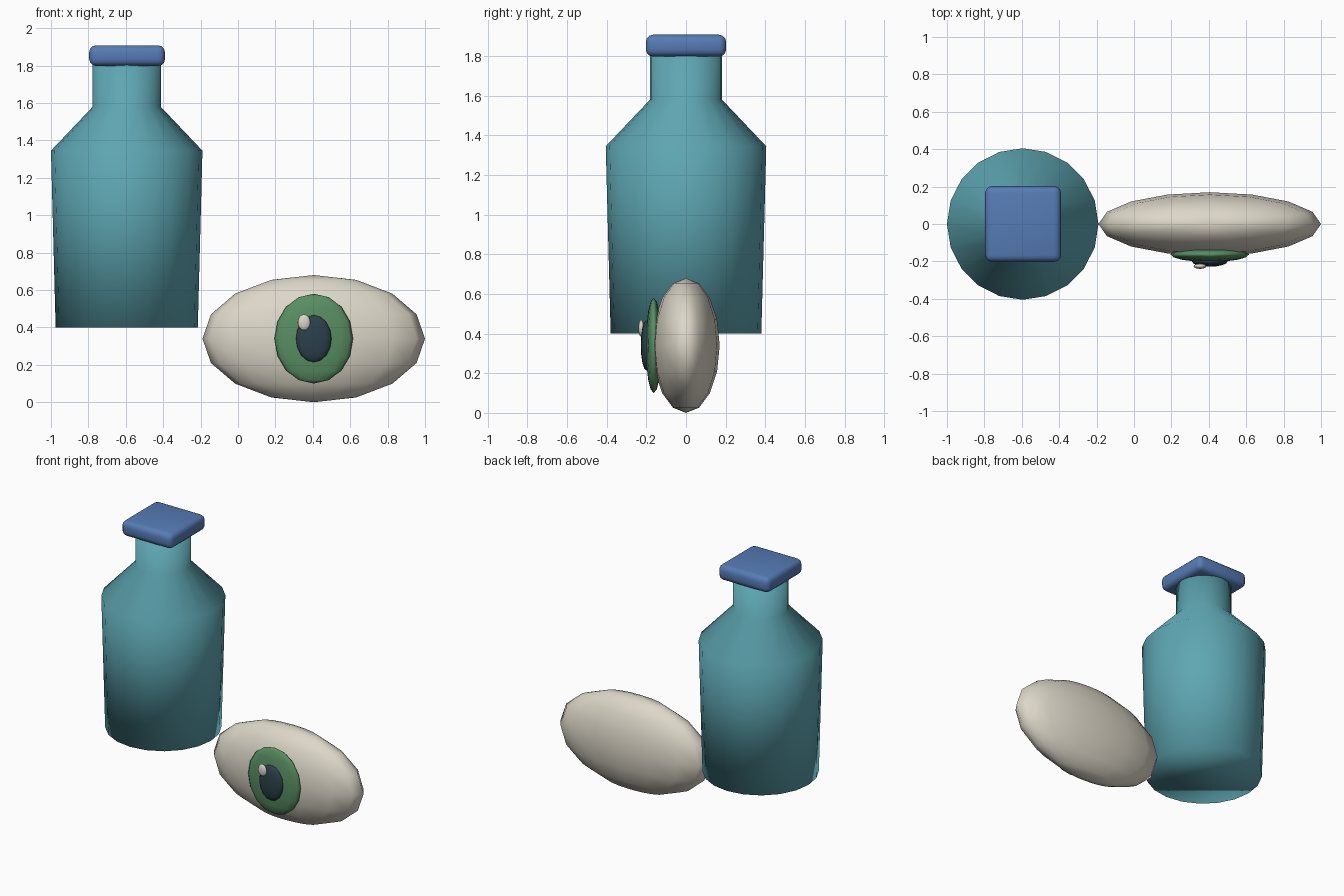
import bpy, bmesh, math
from mathutils import Matrix

if "Cube" in bpy.data.objects:
    bpy.data.objects.remove(bpy.data.objects["Cube"])


def material(name, rgb):
    m = bpy.data.materials.new(name)
    m.diffuse_color = (*rgb, 1)
    m.use_nodes = True
    m.node_tree.nodes["Principled BSDF"].inputs["Base Color"].default_value = m.diffuse_color
    return m


TEAL = material("teal glass", (0.112, 0.385, 0.450))
BLUE = material("blue stopper", (0.093, 0.200, 0.465))
CREAM = material("cream white", (0.720, 0.680, 0.580))
GREEN = material("iris green", (0.098, 0.270, 0.122))
DARK = material("pupil dark", (0.025, 0.051, 0.072))


def finish(bm, name, mat, location):
    bmesh.ops.recalc_face_normals(bm, faces=bm.faces[:])
    for f in bm.faces:
        f.smooth = True
    me = bpy.data.meshes.new(name)
    bm.to_mesh(me)
    bm.free()
    me.materials.append(mat)
    ob = bpy.data.objects.new(name, me)
    ob.location = location
    bpy.context.collection.objects.link(ob)
    return ob


def lathe(name, profile, sides, mat, location):
    """Closed solid of revolution from (radius, height) points."""
    bm = bmesh.new()
    rings = []
    for r, z in profile:
        rings.append([bm.verts.new((r * math.cos(2 * math.pi * i / sides),
                                    r * math.sin(2 * math.pi * i / sides), z))
                      for i in range(sides)])
    for a, b in zip(rings, rings[1:]):
        for i in range(sides):
            j = (i + 1) % sides
            bm.faces.new((a[i], a[j], b[j], b[i]))
    bm.faces.new(rings[0])
    bm.faces.new(rings[-1])
    return finish(bm, name, mat, location)


def ellipsoid(name, center, half, mat):
    bm = bmesh.new()
    bmesh.ops.create_uvsphere(bm, u_segments=16, v_segments=8, radius=1,
                              matrix=Matrix.Diagonal((*half, 1)))
    return finish(bm, name, mat, center)


# Bottle: tapered body, sloping shoulder and straight neck
lathe("bottle", [(0.38, 0.40), (0.405, 1.345), (0.182, 1.58), (0.182, 1.81)],
      20, TEAL, (-0.595, 0, 0))

# Square stopper with rounded edges
bm = bmesh.new()
bmesh.ops.create_cube(bm, size=1, matrix=Matrix.Diagonal((0.405, 0.405, 0.11, 1)))
stopper = finish(bm, "stopper", BLUE, (-0.593, 0, 1.853))
bevel = stopper.modifiers.new("rounding", "BEVEL")
bevel.width = 0.036
bevel.segments = 3

# Eye: layered flattened ellipsoids, front towards -y
ellipsoid("eyeball", (0.405, 0, 0.34), (0.595, 0.17, 0.34), CREAM)
ellipsoid("iris", (0.405, -0.163, 0.34), (0.21, 0.04, 0.24), GREEN)
ellipsoid("pupil", (0.405, -0.20, 0.34), (0.095, 0.028, 0.126), DARK)
ellipsoid("eye_highlight", (0.353, -0.226, 0.427), (0.034, 0.014, 0.043), CREAM)
